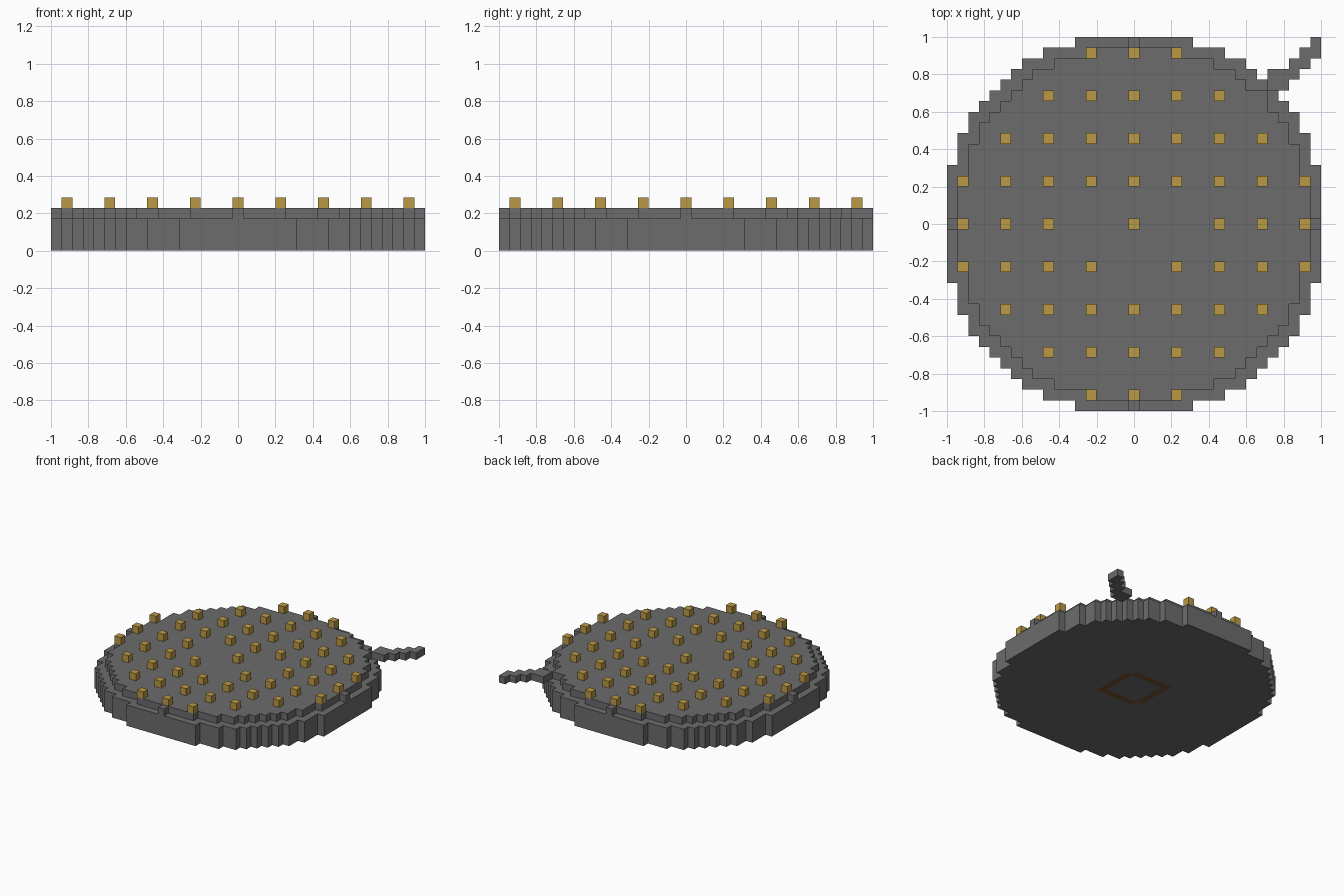
import bpy
import bmesh
import math

cube = bpy.data.objects.get("Cube")
if cube:
    bpy.data.objects.remove(cube, do_unlink=True)

UNIT = 2 / 35  # size of one block


def make_material(name, colour):
    mat = bpy.data.materials.new(name)
    mat.use_nodes = True
    mat.diffuse_color = (*colour, 1)
    bsdf = next(n for n in mat.node_tree.nodes if n.type == 'BSDF_PRINCIPLED')
    bsdf.inputs["Base Color"].default_value = (*colour, 1)
    return mat


grey = make_material("stone grey", (0.15, 0.15, 0.15))
gold = make_material("gold", (0.50, 0.32, 0.06))
brown = make_material("dark brown", (0.16, 0.085, 0.03))


def block_layer(name, cells, low, high, materials, underside=()):
    """Blocks on a grid joined into one solid; underside cells use material 1."""
    cells = set(cells)
    bm = bmesh.new()

    def face(points, index=0):
        verts = [bm.verts.new([c * UNIT for c in p]) for p in points]
        bm.faces.new(verts).material_index = index

    for i, j in cells:
        ring = [(i + a, j + b) for a, b in ((-.5, -.5), (.5, -.5), (.5, .5), (-.5, .5))]
        face([(x, y, high) for x, y in ring])
        face([(x, y, low) for x, y in reversed(ring)], int((i, j) in underside))
        for k, (di, dj) in enumerate(((0, -1), (1, 0), (0, 1), (-1, 0))):
            if (i + di, j + dj) not in cells:
                (ax, ay), (bx, by) = ring[k], ring[(k + 1) % 4]
                face([(ax, ay, low), (bx, by, low), (bx, by, high), (ax, ay, high)])
    bmesh.ops.remove_doubles(bm, verts=bm.verts[:], dist=UNIT / 100)
    bmesh.ops.dissolve_limit(bm, angle_limit=math.radians(1), verts=bm.verts[:],
                             edges=bm.edges[:], delimit={'MATERIAL'})
    mesh = bpy.data.meshes.new(name)
    bm.to_mesh(mesh)
    bm.free()
    for mat in materials:
        mesh.materials.append(mat)
    obj = bpy.data.objects.new(name, mesh)
    bpy.context.collection.objects.link(obj)
    return obj


def disc_cells(half_widths):
    last = len(half_widths) - 1
    return [(i, j) for j in range(-last, last + 1)
            for i in range(-half_widths[abs(j)], half_widths[abs(j)] + 1)]


# Thick base with a broken square painted underneath
base = [17] * 6 + [16] * 3 + [15] * 2 + [14, 13, 12, 11, 10, 8, 5]
mark = {(i, j) for i in range(-3, 4) for j in range(-3, 4)
        if max(abs(i), abs(j)) == 3 and abs(i + j) < 6}
block_layer("base_disc", disc_cells(base), 0, 3, [grey, brown], mark)

# Smaller raised deck with a tab on each side, and the tail at one corner
deck = [16] * 5 + [15] * 3 + [14] * 2 + [13, 12, 11, 10, 9, 7, 4]
tabs = [(0, 17), (0, -17), (17, 0), (-17, 0)]
tail = [(12, 12), (13, 13), (14, 13), (13, 14), (14, 14), (15, 14),
        (15, 15), (16, 15), (16, 16), (17, 16), (17, 17)]
block_layer("top_deck", disc_cells(deck) + tabs, 3, 4, [grey])
block_layer("corner_tail", tail, 3, 4, [grey])

# Regular grid of studs with three left out near the middle
gaps = {(-1, 0), (1, 0), (0, -1)}
studs = [(4 * i, 4 * j) for i in range(-4, 5) for j in range(-4, 5)
         if i * i + j * j <= 17 and (i, j) not in gaps]
block_layer("studs", studs, 4, 5, [gold])
